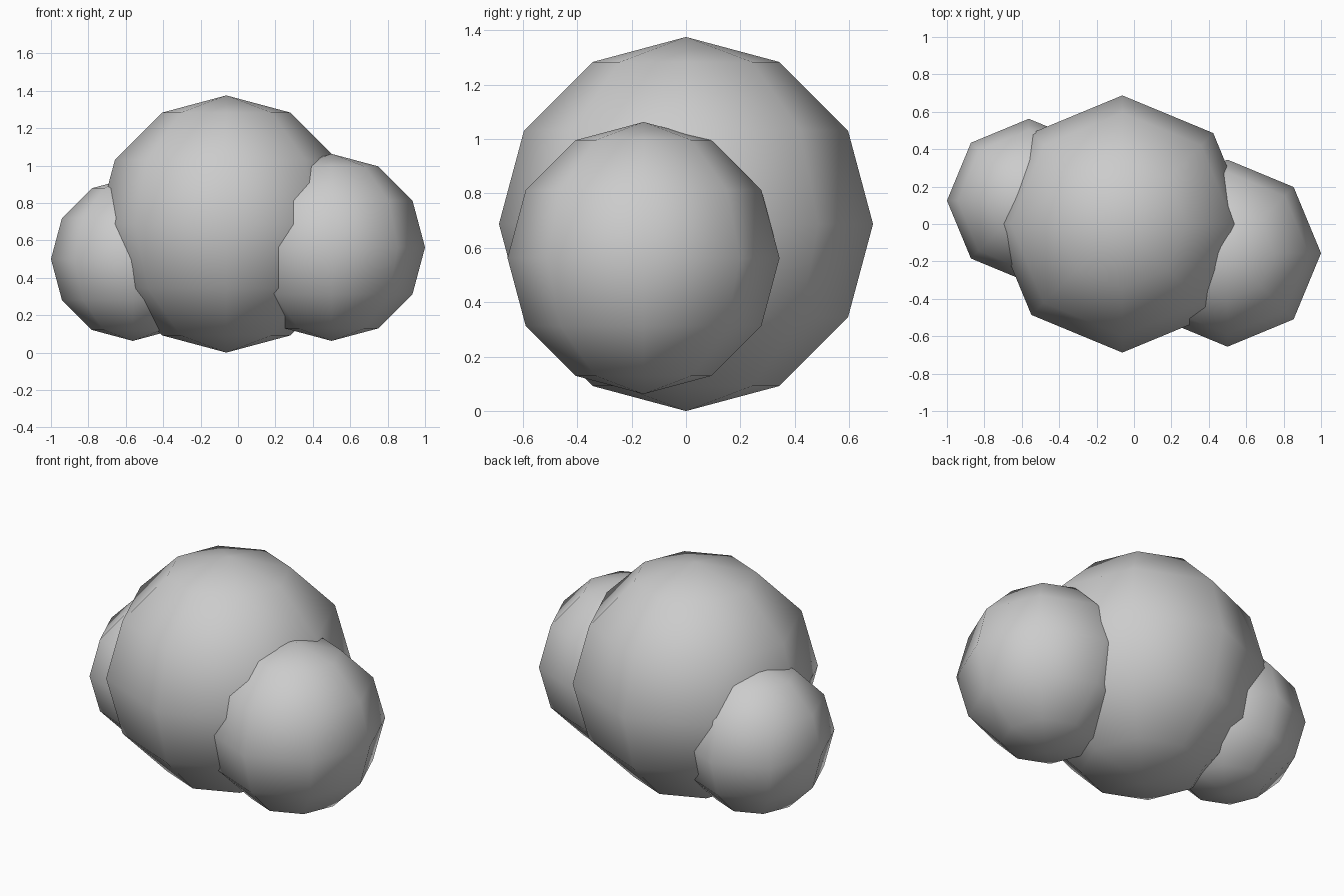
import bpy

if "Cube" in bpy.data.objects:
    bpy.data.objects.remove(bpy.data.objects["Cube"])


def puff(name, radius, centre):
    """Low-poly, smooth-shaded ball with 8 sides and 6 rings."""
    bpy.ops.mesh.primitive_uv_sphere_add(segments=8, ring_count=6, radius=radius, location=centre)
    obj = bpy.context.object
    obj.name = name
    bpy.ops.object.shade_smooth()
    return obj


# Three overlapping balls: large middle, medium right, small left
puff("middle_puff", 0.6875, (-0.0625, 0, 0.6875))
puff("right_puff", 0.5, (0.5, -0.156, 0.5625))
puff("left_puff", 0.4375, (-0.5625, 0.125, 0.5))
